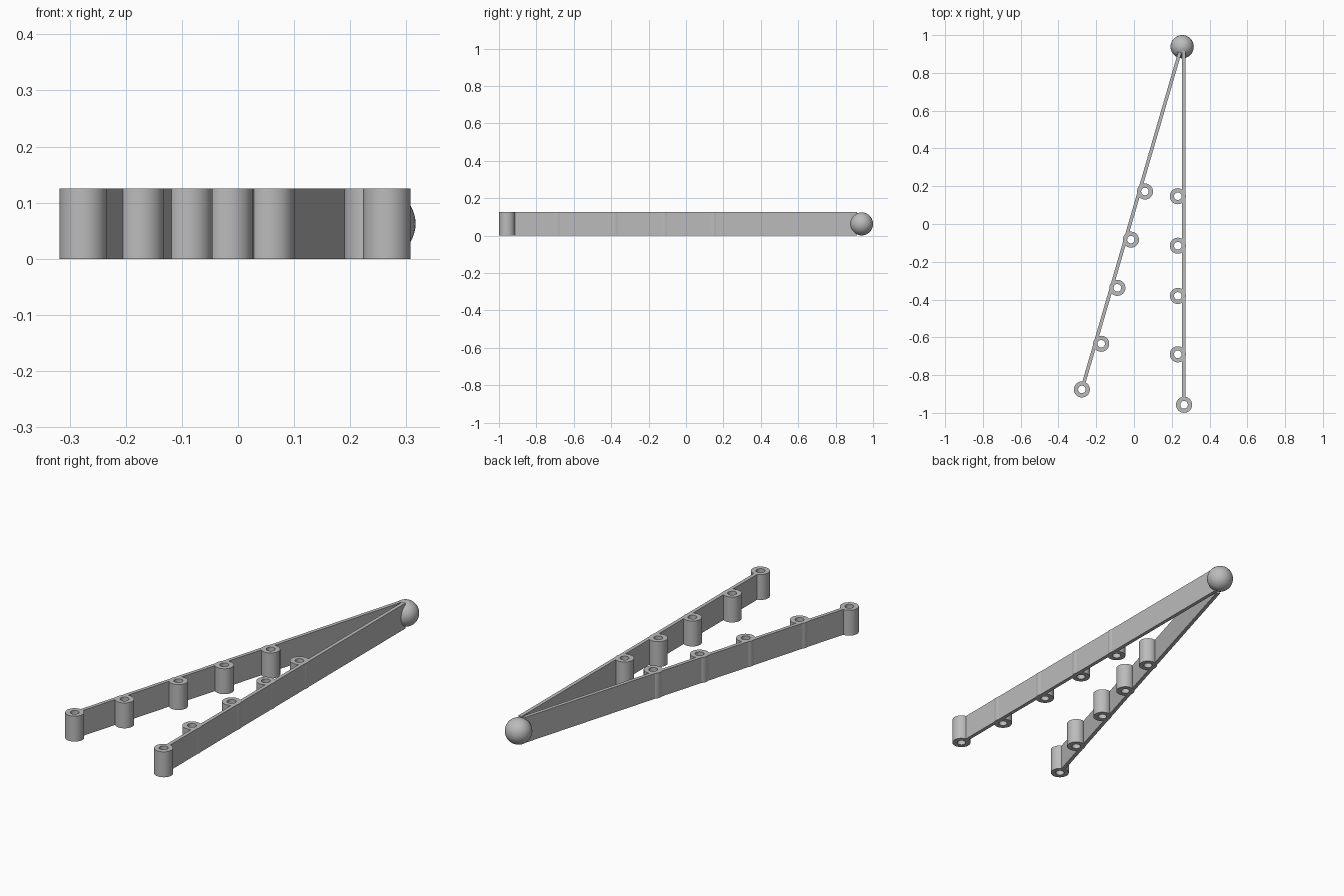
import bpy, bmesh, math
from mathutils import Vector, Matrix

cube = bpy.data.objects.get("Cube")
if cube:
    bpy.data.objects.remove(cube, do_unlink=True)

HEIGHT = 0.125
THICK = 0.018
OUTER, INNER = 0.0425, 0.02

grey = bpy.data.materials.new("plain grey")
grey.use_nodes = True
GREY = (0.5, 0.5, 0.5, 1)
grey.diffuse_color = GREY
grey.node_tree.nodes["Principled BSDF"].inputs["Base Color"].default_value = GREY


def finish(bm, name, smooth=False):
    bmesh.ops.recalc_face_normals(bm, faces=bm.faces)
    mesh = bpy.data.meshes.new(name)
    bm.to_mesh(mesh)
    bm.free()
    mesh.materials.append(grey)
    obj = bpy.data.objects.new(name, mesh)
    bpy.context.collection.objects.link(obj)
    if smooth:
        bpy.ops.object.select_all(action='DESELECT')
        obj.select_set(True)
        bpy.context.view_layer.objects.active = obj
        bpy.ops.object.shade_smooth_by_angle(angle=math.radians(35))
    return obj


def tube(name, x, y):
    # Rectangular wall section spun around the upright axis
    bm = bmesh.new()
    section = [(INNER, 0), (OUTER, 0), (OUTER, HEIGHT), (INNER, HEIGHT)]
    verts = [bm.verts.new((r, 0, z)) for r, z in section]
    edges = [bm.edges.new((verts[i], verts[(i + 1) % 4])) for i in range(4)]
    bmesh.ops.spin(bm, geom=verts + edges, axis=(0, 0, 1), cent=(0, 0, 0),
                   angle=math.tau, steps=40, use_duplicate=False)
    bmesh.ops.remove_doubles(bm, verts=bm.verts, dist=0.0001)
    finish(bm, name, True).location = (x, y, 0)


def arm(name, start, end):
    # Thin upright strip between two points
    a, b = Vector(start), Vector(end)
    d = b - a
    bm = bmesh.new()
    bmesh.ops.create_cube(bm, size=1, matrix=Matrix.Diagonal((d.length, THICK, HEIGHT, 1)))
    obj = finish(bm, name)
    obj.location = ((a.x + b.x) / 2, (a.y + b.y) / 2, HEIGHT / 2)
    obj.rotation_euler.z = math.atan2(d.y, d.x)


# Two arms, starting in the wall of their end tubes
arm("left_arm", (0.263, -0.922), (0.263, 0.915))
arm("right_arm", (-0.267, -0.845), (0.243, 0.91))

# Tubes at the open ends
tube("left_end_tube", 0.265, -0.957)
tube("right_end_tube", -0.276, -0.876)

# Tubes along the inner faces
for i, y in enumerate((-0.69, -0.381, -0.115, 0.147)):
    tube(f"left_inner_tube_{i + 1}", 0.232, y)
for i, (x, y) in enumerate(((-0.174, -0.634), (-0.088, -0.338),
                            (-0.016, -0.083), (0.058, 0.172))):
    tube(f"right_inner_tube_{i + 1}", x, y)

# Ball joining the arms
bm = bmesh.new()
bmesh.ops.create_uvsphere(bm, u_segments=40, v_segments=24, radius=0.0615)
finish(bm, "hinge_ball", True).location = (0.255, 0.9385, 0.0625)
